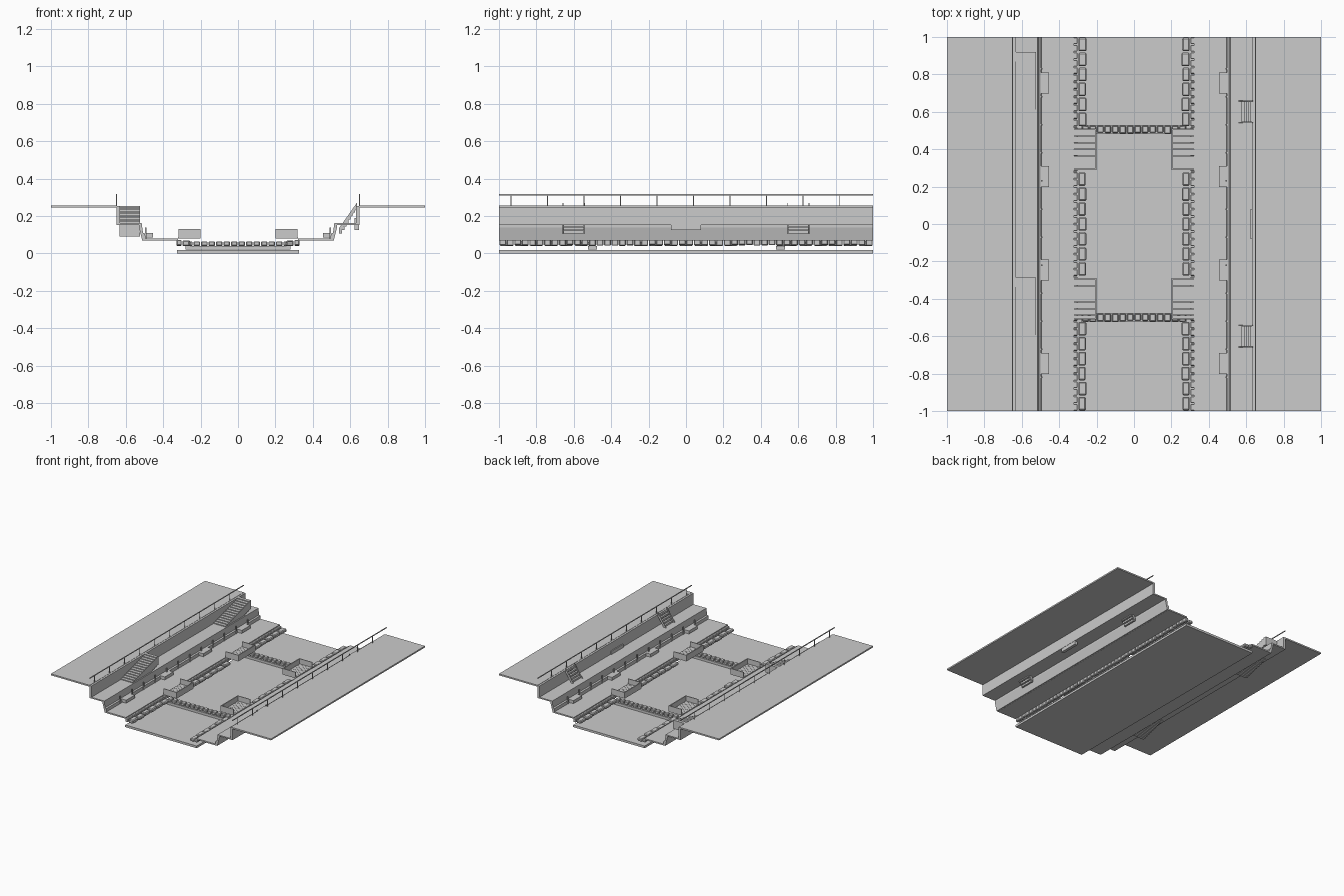
import bpy, bmesh, math, random
from mathutils import Vector

if "Cube" in bpy.data.objects:
    bpy.data.objects.remove(bpy.data.objects["Cube"])

random.seed(4)
stone = bpy.data.materials.new("grey_stone")
stone.diffuse_color = (0.6, 0.6, 0.6, 1)
stone.use_nodes = True
stone.node_tree.nodes["Principled BSDF"].inputs["Base Color"].default_value = stone.diffuse_color


def finish(name, bm):
    bmesh.ops.recalc_face_normals(bm, faces=bm.faces)
    me = bpy.data.meshes.new(name)
    bm.to_mesh(me)
    bm.free()
    me.materials.append(stone)
    ob = bpy.data.objects.new(name, me)
    bpy.context.collection.objects.link(ob)
    return ob


def add_box(bm, x0, x1, y0, y1, z0, z1):
    vs = bmesh.ops.create_cube(bm, size=1)["verts"]
    for v in vs:
        v.co = Vector(((x0 + x1) / 2 + v.co.x * (x1 - x0),
                       (y0 + y1) / 2 + v.co.y * (y1 - y0),
                       (z0 + z1) / 2 + v.co.z * (z1 - z0)))
    return vs


def boxes(name, items, bevel=0.0):
    bm = bmesh.new()
    for it in items:
        add_box(bm, *it)
    ob = finish(name, bm)
    if bevel:
        m = ob.modifiers.new("rounded_edges", "BEVEL")
        m.width, m.segments = bevel, 1
    return ob


def side_boxes(name, s, items, bevel=0.0):
    """Boxes given for the right bank, flipped over when s is -1."""
    flipped = [(min(s * a, s * b), max(s * a, s * b), *r) for a, b, *r in items]
    return boxes(name, flipped, bevel)


def extrude_profile(name, s, pts):
    """Closed x-z outline run along the whole length."""
    bm = bmesh.new()
    f = bm.faces.new([bm.verts.new((s * x, -1, z)) for x, z in pts])
    r = bmesh.ops.extrude_face_region(bm, geom=[f])
    bmesh.ops.translate(bm, vec=(0, 2, 0),
                        verts=[e for e in r["geom"] if isinstance(e, bmesh.types.BMVert)])
    return finish(name, bm)


# channel floor
boxes("channel_floor", [(-0.325, 0.325, -1, 1, 0, 0.018)])

# cross weirs: a low sill with a row of stones on top
for label, y in (("front", -0.5), ("back", 0.505)):
    boxes(label + "_weir_sill", [(-0.28, 0.28, y - 0.025, y + 0.025, 0.02, 0.04)])
    n, w = 14, 0.56 / 14
    boxes(label + "_weir_stones",
          [(-0.28 + i * w + 0.003, -0.28 + (i + 1) * w - 0.003,
            y - 0.019 + random.uniform(-0.003, 0.003), y + 0.019, 0.04, 0.064)
           for i in range(n)], 0.004)

for label, s in (("left", -1), ("right", 1)):
    # upper street and its retaining wall with the terrace at its foot
    side_boxes(label + "_street", s, [(0.648, 1, -1, 1, 0.245, 0.257)])
    extrude_profile(label + "_retaining_wall", s,
                    [(0.65, 0.255), (0.632, 0.255), (0.632, 0.163), (0.525, 0.163),
                     (0.525, 0.153), (0.65, 0.153)])

    # lower wall with a stepped foot
    extrude_profile(label + "_lower_wall", s,
                    [(0.53, 0.163), (0.515, 0.163), (0.508, 0.11), (0.497, 0.105),
                     (0.493, 0.07), (0.512, 0.07), (0.53, 0.14)])

    # riverside walkway
    side_boxes(label + "_walkway", s, [(0.32, 0.5, -1, 1, 0.069, 0.08)])

    # benches and small posts along the lower wall
    side_boxes(label + "_benches", s,
               [(0.455, 0.497, y - 0.056, y + 0.056, 0.085, 0.11)
                for y in (-0.745, -0.245, 0.255, 0.755)])
    side_boxes(label + "_wall_posts", s,
               [(0.49, 0.498, y - 0.004, y + 0.004, 0.08, 0.14)
                for y in [-0.82 + 0.15 * i for i in range(12)]])

    # edging stones: a narrow outer row and a wide inner row
    n, w = 50, 0.04
    side_boxes(label + "_edge_stones", s,
               [(0.302, 0.328, -1 + i * w + 0.002, -1 + (i + 1) * w - 0.002,
                 0.04 + random.uniform(0, 0.006), 0.073) for i in range(n)], 0.004)
    inner = []
    for i in range(25):
        y = -0.96 + 0.08 * i
        if 0.29 < abs(y) < 0.51:
            continue
        inner.append((0.256 + random.uniform(-0.003, 0.003), 0.298, y - 0.036, y + 0.036,
                      0.04, 0.066 + random.uniform(-0.004, 0.004)))
    side_boxes(label + "_bank_stones", s, inner, 0.006)

    # viewing decks: planks with low walls on three sides
    for place, c in (("front", -0.4), ("back", 0.4)):
        name = f"{label}_{place}_deck"
        side_boxes(name + "_planks", s,
                   [(0.205, 0.32, c - 0.105 + i * 0.0175, c - 0.105 + i * 0.0175 + 0.0165,
                     0.08, 0.088) for i in range(12)])
        side_boxes(name + "_walls", s,
                   [(0.2, 0.208, c - 0.11, c + 0.11, 0.08, 0.13),
                    (0.2, 0.318, c - 0.11, c - 0.104, 0.08, 0.13),
                    (0.2, 0.318, c + 0.104, c + 0.11, 0.08, 0.13)])

    # street railing
    side_boxes(label + "_railing", s,
               [(0.646, 0.652, -1, 1, 0.311, 0.317)] +
               [(0.647, 0.651, y - 0.002, y + 0.002, 0.25, 0.313)
                for y in [-0.935 + 0.195 * i for i in range(10)]])

# left stairs run along the wall, climbing toward the back
for label, y0 in (("front", -0.645), ("back", 0.56)):
    n = 14
    d = 0.36 / n
    boxes(label + "_left_stairs",
          [(-0.633, -0.525, y0 + i * d, y0 + (i + 1) * d,
            0.09 + 0.095 * i / (n - 1), 0.163 + 0.092 * i / (n - 1)) for i in range(n)])

# right stairs climb straight up to the street, with sloped side rails
for label, yc in (("front", -0.6), ("back", 0.6)):
    n = 8
    d = 0.09 / n
    boxes(label + "_right_stairs",
          [(0.542 + i * d, 0.542 + (i + 1) * d + 0.004, yc - 0.055, yc + 0.055,
            0.108 + 0.0185 * i, 0.122 + 0.0185 * i) for i in range(n)])
    bm = bmesh.new()
    for y in (yc - 0.06, yc + 0.056):
        for v in add_box(bm, 0.54, 0.635, y, y + 0.004, 0.105, 0.135):
            if v.co.x > 0.6:
                v.co.z += 0.135
    finish(label + "_right_stair_sides", bm)

# drain outlet at the foot of the right wall
boxes("drain_outlet", [(0.624, 0.648, -0.08, 0.08, 0.125, 0.19)])
